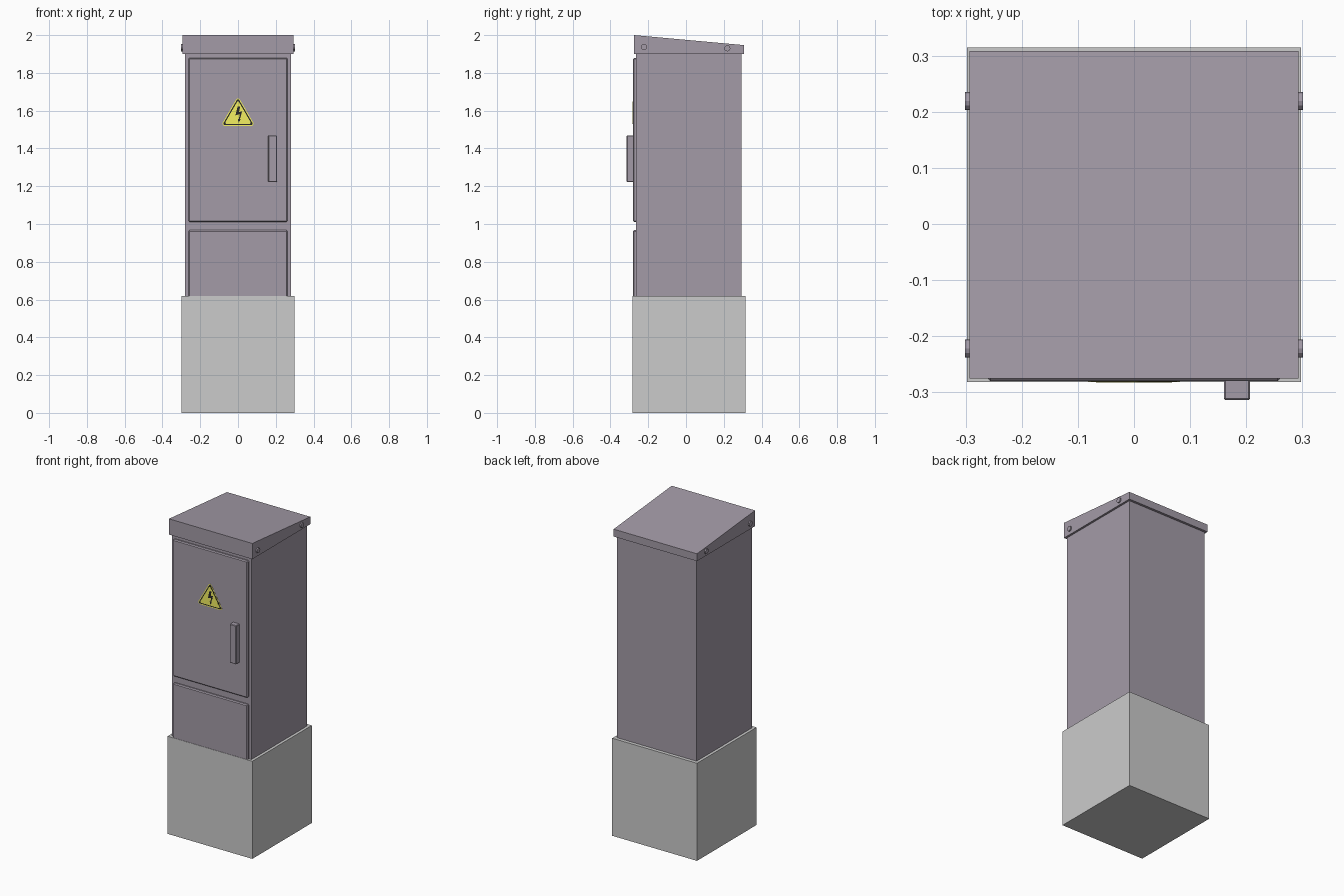
import bpy
import bmesh
from math import sin, cos, radians
from mathutils import Vector

if "Cube" in bpy.data.objects:
    bpy.data.objects.remove(bpy.data.objects["Cube"])


def material(name, rgb):
    m = bpy.data.materials.new(name)
    m.diffuse_color = (*rgb, 1)
    m.use_nodes = True
    m.node_tree.nodes["Principled BSDF"].inputs["Base Color"].default_value = m.diffuse_color
    return m


PAINT = material("cabinet_paint", (0.37, 0.33, 0.39))
YELLOW = material("sign_yellow", (0.90, 0.87, 0.12))
BLACK = material("sign_black", (0.02, 0.02, 0.02))


def prism(name, base, shift, mat=None, bevel=0):
    """Extrude a closed outline of 3D points along a shift vector."""
    bm = bmesh.new()
    face = bm.faces.new([bm.verts.new(p) for p in base])
    out = bmesh.ops.extrude_face_region(bm, geom=[face], use_keep_orig=True)
    moved = [g for g in out["geom"] if isinstance(g, bmesh.types.BMVert)]
    bmesh.ops.translate(bm, vec=Vector(shift), verts=moved)
    bmesh.ops.recalc_face_normals(bm, faces=bm.faces)
    mesh = bpy.data.meshes.new(name)
    bm.to_mesh(mesh)
    bm.free()
    obj = bpy.data.objects.new(name, mesh)
    bpy.context.collection.objects.link(obj)
    if mat:
        mesh.materials.append(mat)
    if bevel:
        mod = obj.modifiers.new("edge", 'BEVEL')
        mod.width = bevel
        mod.segments = 1
    return obj


def box(name, x, y, z, mat=None, bevel=0):
    base = [(x[0], y[0], z[0]), (x[1], y[0], z[0]), (x[1], y[1], z[0]), (x[0], y[1], z[0])]
    return prism(name, base, (0, 0, z[1] - z[0]), mat, bevel)


# Concrete plinth and cabinet body
box("plinth", (-0.298, 0.298), (-0.282, 0.315), (0, 0.62))
box("cabinet_body", (-0.28, 0.28), (-0.265, 0.293), (0.6, 1.92), PAINT)

# Door and lower panel with chamfered edges
box("door", (-0.262, 0.262), (-0.28, -0.25), (1.01, 1.88), PAINT, 0.006)
box("lower_panel", (-0.262, 0.262), (-0.28, -0.25), (0.605, 0.967), PAINT, 0.006)
box("door_handle", (0.16, 0.207), (-0.314, -0.275), (1.222, 1.468), PAINT, 0.003)

# Sloping roof cap
side = [(-0.275, 1.90), (0.308, 1.90), (0.308, 1.947), (-0.275, 2.0)]
prism("roof_cap", [(-0.293, y, z) for y, z in side], (0.586, 0, 0), PAINT)

# Roof bolts, two on each side
for s, label in ((-1, "left"), (1, "right")):
    for y, z, end in ((-0.222, 1.937, "front"), (0.219, 1.93, "back")):
        ring = [(s * 0.285, y + 0.016 * cos(radians(a)), z + 0.016 * sin(radians(a)))
                for a in range(0, 360, 30)]
        prism(f"roof_bolt_{label}_{end}", ring, (s * 0.016, 0, 0), PAINT)


# Warning sign: stacked rounded triangles
def rounded_triangle(name, reach, r, depth, mat):
    pts = []
    for mid in (90, 210, 330):
        cx, cz = reach * cos(radians(mid)), 1.572 + reach * sin(radians(mid))
        for a in range(mid - 60, mid + 61, 20):
            pts.append((cx + r * cos(radians(a)), -0.279, cz + r * sin(radians(a))))
    prism(name, pts, (0, -depth, 0), mat)


rounded_triangle("sign_plate", 0.081, 0.012, 0.002, YELLOW)
rounded_triangle("sign_border", 0.081, 0.007, 0.0026, BLACK)
rounded_triangle("sign_field", 0.071, 0.006, 0.0032, YELLOW)

# Lightning symbol
flash = [(-0.002, 1.622), (0.012, 1.622), (0.005, 1.592), (0.022, 1.597), (0.010, 1.553),
         (0.015, 1.555), (0.003, 1.537), (-0.001, 1.558), (0.004, 1.555), (0.010, 1.582),
         (-0.014, 1.575)]
prism("lightning_symbol", [(x, -0.279, z) for x, z in flash], (0, -0.0038, 0), BLACK)
